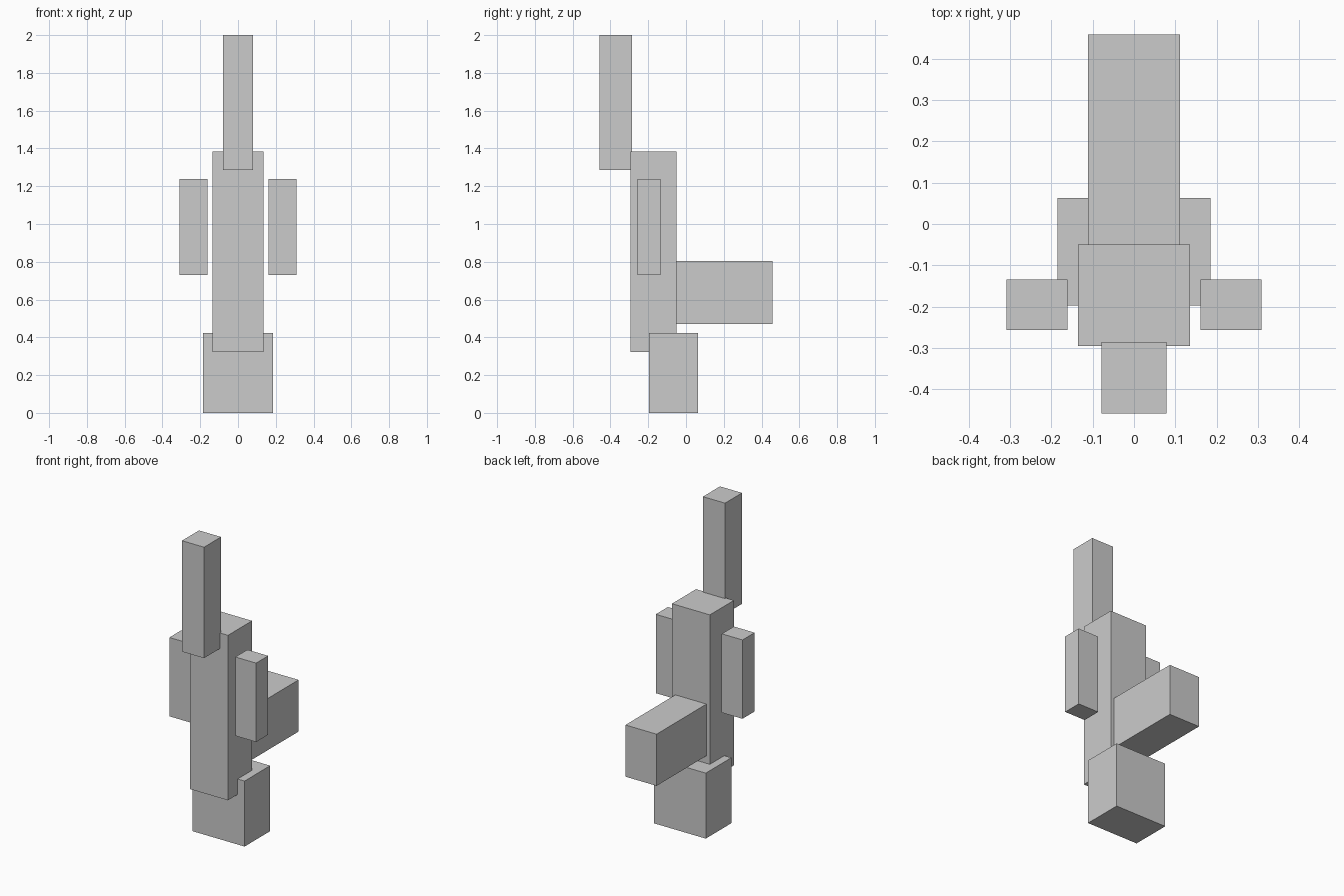
import bpy
from mathutils import Vector

if "Cube" in bpy.data.objects:
    bpy.data.objects.remove(bpy.data.objects["Cube"])


def box(name, lo, hi):
    """Axis-aligned box between two corners."""
    lo, hi = Vector(lo), Vector(hi)
    bpy.ops.mesh.primitive_cube_add(size=1, location=(lo + hi) / 2)
    obj = bpy.context.object
    obj.name = name
    obj.scale = hi - lo
    bpy.ops.object.transform_apply(location=False, rotation=False, scale=True)
    return obj


# Central column: foot block, body and raised front post
box("base_block", (-0.185, -0.197, 0), (0.185, 0.063, 0.422))
box("body", (-0.135, -0.295, 0.322), (0.135, -0.05, 1.385))
box("front_post", (-0.0785, -0.458, 1.285), (0.0785, -0.285, 2.0))

# Block projecting from the back of the body
box("rear_block", (-0.111, -0.055, 0.471), (0.111, 0.458, 0.804))

# Floating side blocks, mirrored left and right
for side, label in ((-1, "left"), (1, "right")):
    x0, x1 = sorted((side * 0.161, side * 0.309))
    box(f"side_block_{label}", (x0, -0.257, 0.73), (x1, -0.134, 1.238))
